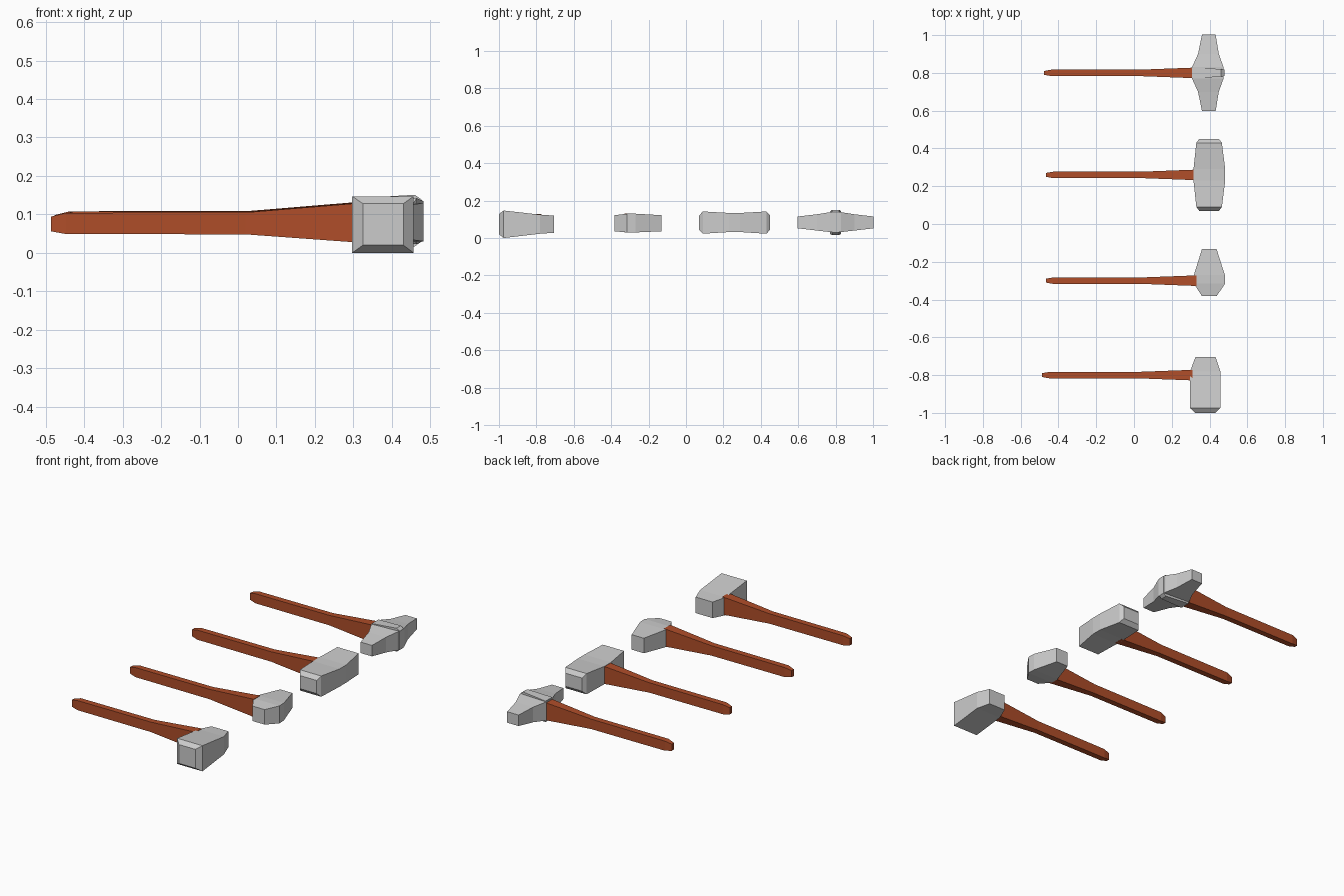
import bpy, bmesh

if "Cube" in bpy.data.objects:
    bpy.data.objects.remove(bpy.data.objects["Cube"])

wood = bpy.data.materials.new("wood")
wood.diffuse_color = (0.43, 0.075, 0.022, 1)
wood.use_nodes = True
wood.node_tree.nodes["Principled BSDF"].inputs["Base Color"].default_value = wood.diffuse_color


def loft(name, sections, axis, mat=None):
    """Bridge rectangles (pos, a0, a1, z0, z1) along x or y into a capped solid."""
    bm = bmesh.new()
    rings = []
    for p, a0, a1, z0, z1 in sections:
        corners = [(a0, z0), (a1, z0), (a1, z1), (a0, z1)]
        rings.append([bm.verts.new((p, a, z) if axis == "x" else (a, p, z))
                      for a, z in corners])
    for r, s in zip(rings, rings[1:]):
        for i in range(4):
            j = (i + 1) % 4
            bm.faces.new((r[i], r[j], s[j], s[i]))
    bm.faces.new(rings[0])
    bm.faces.new(rings[-1])
    bmesh.ops.recalc_face_normals(bm, faces=bm.faces)
    mesh = bpy.data.meshes.new(name)
    bm.to_mesh(mesh)
    bm.free()
    obj = bpy.data.objects.new(name, mesh)
    bpy.context.collection.objects.link(obj)
    if mat:
        mesh.materials.append(mat)
    return obj


def handle(name, x, y, dz):
    # tapered grip, straight shaft, flare into the head: (x, half width, z0, z1)
    prof = [(-0.487, 0.010, 0.056, 0.094), (-0.448, 0.017, 0.049, 0.104),
            (0.02, 0.017, 0.048, 0.105), (0.31, 0.028, 0.027, 0.129)]
    loft(name, [(px + x, y - w, y + w, z0 + dz, z1 + dz)
                for px, w, z0, z1 in prof], "x", wood)


def mirrored(half, y):
    # half sections listed from the far -y end towards the centre
    return ([(y - d, *r) for d, *r in half] +
            [(y + d, *r) for d, *r in reversed(half)])


handle("one_faced_hammer_handle", 0.0, -0.80, 0.0)
handle("small_hammer_handle", 0.02, -0.30, 0.003)
handle("sledge_hammer_handle", 0.02, 0.26, 0.004)
handle("double_pick_handle", 0.01, 0.80, 0.004)

# one-faced hammer: wide striking face, tapered back
loft("one_faced_hammer_head", [
    (-1.0, 0.325, 0.43, 0.02, 0.128), (-0.975, 0.297, 0.457, 0.0, 0.147),
    (-0.78, 0.297, 0.457, 0.023, 0.125), (-0.705, 0.325, 0.432, 0.028, 0.12)], "y")

# small hammer: blunt front, longer tapered back
loft("small_hammer_head", [
    (-0.382, 0.36, 0.437, 0.036, 0.122), (-0.315, 0.317, 0.483, 0.03, 0.13),
    (-0.27, 0.317, 0.481, 0.03, 0.13), (-0.132, 0.36, 0.437, 0.036, 0.122)], "y")

# sledge hammer: symmetric with chamfered faces
loft("sledge_hammer_head", mirrored([
    (0.19, 0.345, 0.45, 0.045, 0.12), (0.17, 0.33, 0.465, 0.023, 0.142),
    (0.03, 0.315, 0.483, 0.032, 0.134)], 0.26), "y")

# double pick hammer: symmetric tapered arms
loft("double_pick_head", mirrored([
    (0.203, 0.36, 0.432, 0.052, 0.115), (0.10, 0.339, 0.449, 0.04, 0.127),
    (0.03, 0.307, 0.474, 0.032, 0.138)], 0.80), "y")

# raised collar around the middle of the pick head
loft("double_pick_collar", [
    (0.31, 0.77, 0.83, 0.022, 0.142), (0.46, 0.78, 0.82, 0.017, 0.151),
    (0.478, 0.783, 0.817, 0.03, 0.138)], "x")
